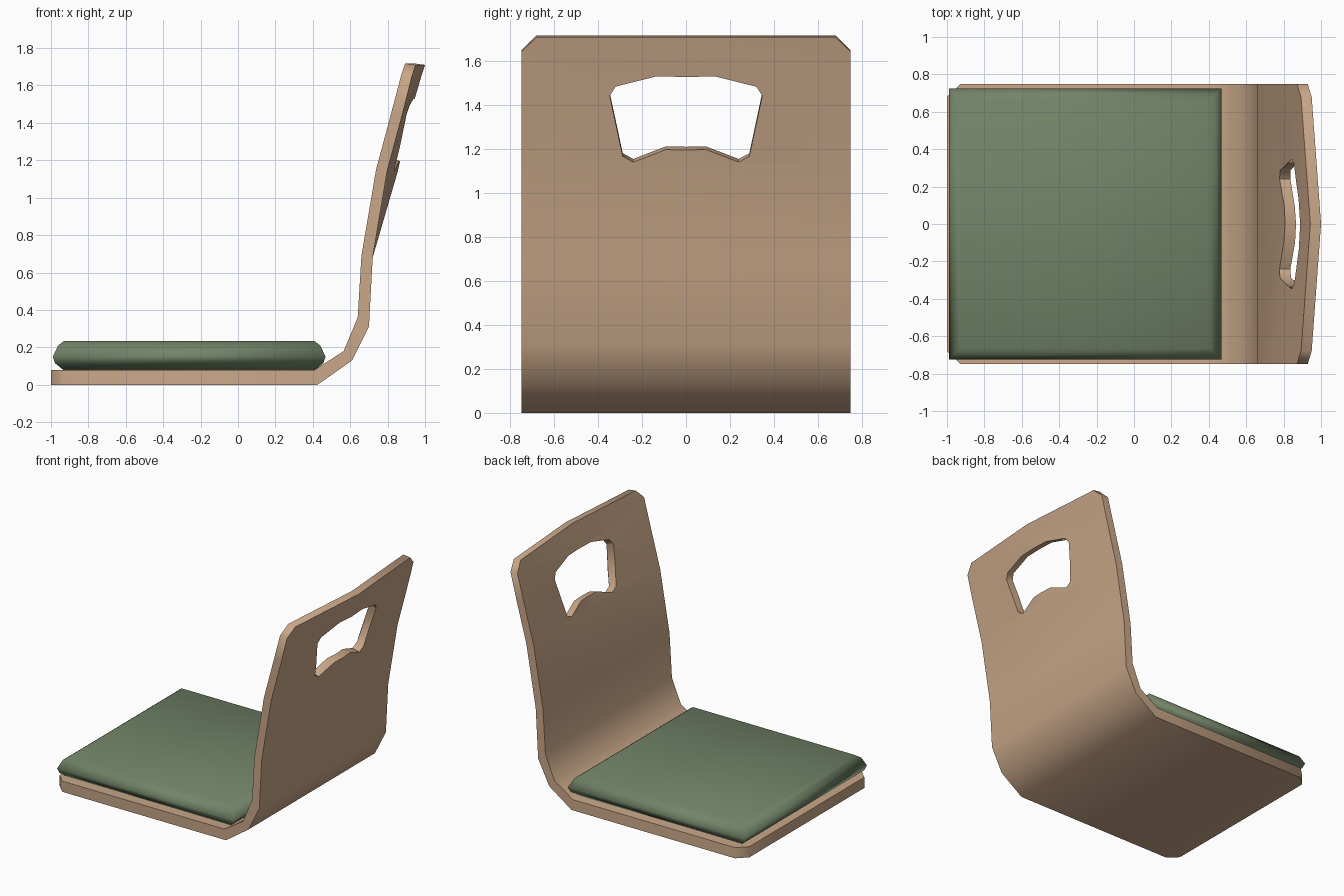
import bpy, bmesh, math

if "Cube" in bpy.data.objects:
    bpy.data.objects.remove(bpy.data.objects["Cube"])


def material(name, rgb):
    m = bpy.data.materials.new(name)
    m.diffuse_color = (*rgb, 1)
    m.use_nodes = True
    m.node_tree.nodes["Principled BSDF"].inputs["Base Color"].default_value = m.diffuse_color
    return m


def make(name, bm, mat):
    bmesh.ops.recalc_face_normals(bm, faces=bm.faces)
    me = bpy.data.meshes.new(name)
    bm.to_mesh(me)
    bm.free()
    ob = bpy.data.objects.new(name, me)
    bpy.context.collection.objects.link(ob)
    if mat:
        me.materials.append(mat)
    return ob


def loft(rings):
    """Closed solid from a list of equal-length vertex rings."""
    bm = bmesh.new()
    vs = [[bm.verts.new(p) for p in r] for r in rings]
    n = len(vs[0])
    for a, b in zip(vs, vs[1:]):
        for i in range(n):
            j = (i + 1) % n
            bm.faces.new((a[i], a[j], b[j], b[i]))
    bm.faces.new(vs[0])
    bm.faces.new(vs[-1])
    return bm


wood = material("light wood", (0.59, 0.39, 0.25))
green = material("green fabric", (0.17, 0.232, 0.138))

# bent plywood shell: inner x z, outer x z, half width, backward bow at the middle
W = 0.748
rows = [
    (-1.0, 0.08, -1.0, 0.0, 0.68, 0),
    (-0.93, 0.08, -0.93, 0.0, W, 0),
    (0.41, 0.08, 0.425, 0.0, W, 0),
    (0.565, 0.18, 0.61, 0.13, W, 0),
    (0.64, 0.36, 0.70, 0.31, W, 0),
    (0.66, 0.69, 0.72, 0.68, W, 0),
    (0.738, 1.15, 0.797, 1.14, W, 0.057),
    (0.821, 1.46, 0.88, 1.45, W, 0.042),
    (0.871, 1.65, 0.929, 1.645, W, 0.05),
    (0.888, 1.718, 0.945, 1.71, 0.68, 0.055),
]
rings = []
for xi, zi, xo, zo, w, bow in rows:
    def at(x, z, y):
        return (x + bow * (1 - abs(y) / W), y, z)
    rings.append([at(xi, zi, y) for y in (-w, 0, w)] +
                 [at(xo, zo, y) for y in (w, 0, -w)])
shell = make("chair_shell", loft(rings), wood)

# hand hole, cut square to the leaning back
half = [(0.135, 1.545), (0.32, 1.493), (0.347, 1.448),
        (0.288, 1.157), (0.24, 1.13), (0.092, 1.193)]
outline = half + [(-y, z) for y, z in reversed(half)]
cutter = make("hole_cutter", loft(
    [[(x, y, z - 0.25 * (x - 0.88)) for y, z in outline] for x in (0.5, 1.3)]), None)
cutter.hide_render = True
cut = shell.modifiers.new("hand_hole", "BOOLEAN")
cut.operation = "DIFFERENCE"
cut.solver = "EXACT"
cut.object = cutter
bpy.context.view_layer.objects.active = shell
shell.select_set(True)
bpy.ops.object.modifier_apply(modifier=cut.name)
bpy.data.objects.remove(cutter)
bpy.ops.object.shade_smooth_by_angle(angle=math.radians(50))

# seat cushion: stacked rectangles (inset, height)
layers = [(0.055, 0.08), (0.012, 0.115), (0.0, 0.15), (0.028, 0.21), (0.06, 0.234)]
x0, x1, hy = -0.99, 0.468, 0.725
rings = [[(x0 + d, -hy + d, z), (x1 - d, -hy + d, z),
          (x1 - d, hy - d, z), (x0 + d, hy - d, z)] for d, z in layers]
cushion = make("seat_cushion", loft(rings), green)
for p in cushion.data.polygons:
    p.use_smooth = True
